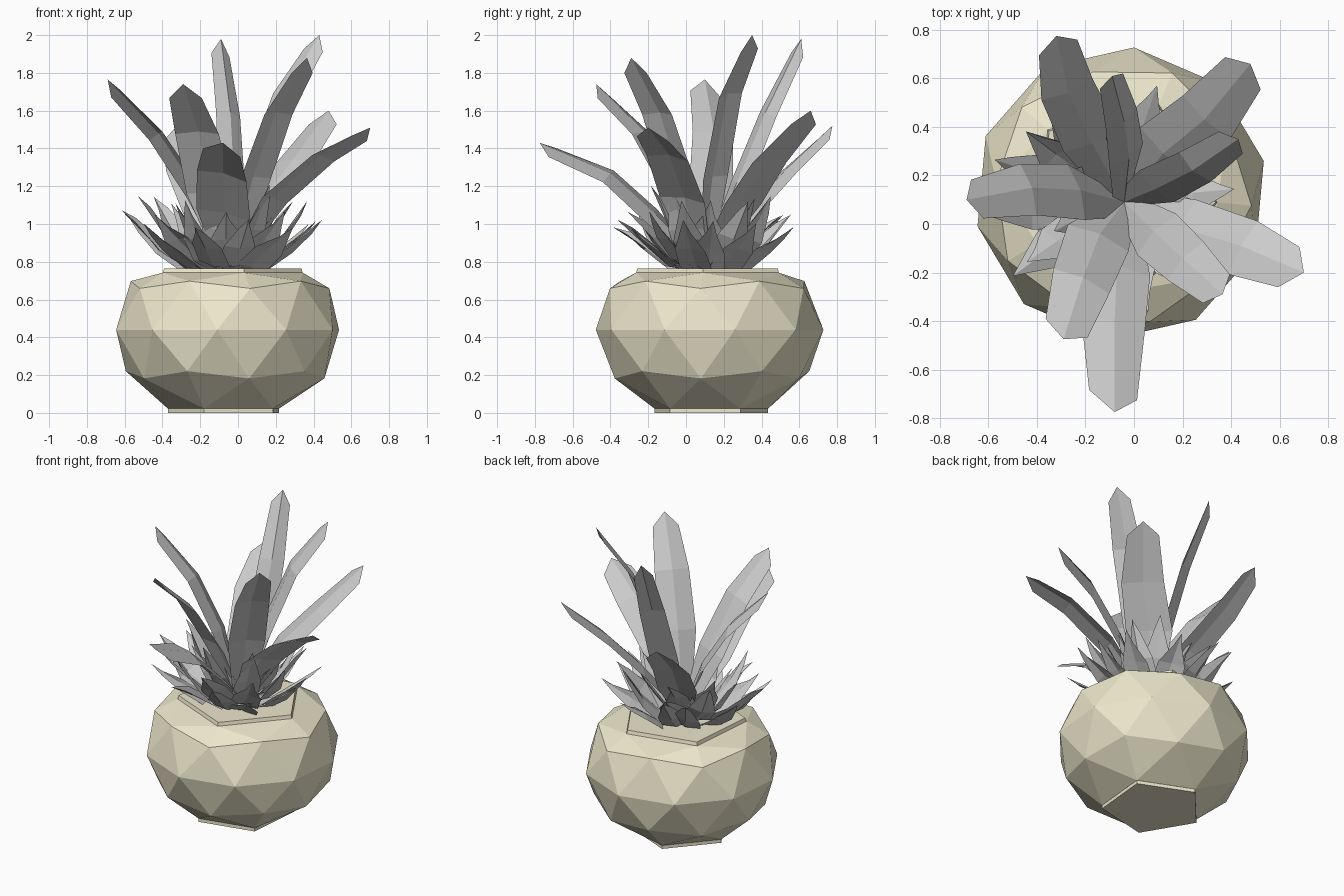
import bpy, bmesh, math, random
from mathutils import Vector, Matrix

if "Cube" in bpy.data.objects:
    bpy.data.objects.remove(bpy.data.objects["Cube"])

random.seed(4)
PX, PY, TURN = -0.055, 0.125, -5.2

clay = bpy.data.materials.new("clay")
clay.diffuse_color = (0.84, 0.80, 0.60, 1)
clay.use_nodes = True
clay.node_tree.nodes["Principled BSDF"].inputs["Base Color"].default_value = clay.diffuse_color

# Faceted pot: squashed icosphere with both poles cut off
bpy.ops.mesh.primitive_ico_sphere_add(subdivisions=2, radius=1)
pot = bpy.context.object
pot.name = "pot"
bm = bmesh.new()
bm.from_mesh(pot.data)
bmesh.ops.delete(bm, geom=[v for v in bm.verts if abs(v.co.z) > 0.99], context='VERTS')
for v in bm.verts:
    opening = v.co.z > 0.8
    v.co = Vector((v.co.x * 0.605, v.co.y * 0.605, 0.44 + 0.49 * v.co.z))
    if opening:                        # pull the opening down and wider
        k = 0.40 / v.co.xy.length
        v.co = Vector((v.co.x * k, v.co.y * k, 0.742))
bm.to_mesh(pot.data)
bm.free()
pot.location = (PX, PY, 0)
pot.rotation_euler.z = math.radians(TURN)
pot.data.materials.append(clay)


# Five-sided rim and foot
def pentagon(name, r1, r2, z0, z1, angle):
    bpy.ops.mesh.primitive_cone_add(vertices=5, radius1=r1, radius2=r2, depth=z1 - z0,
                                    location=(PX, PY, (z0 + z1) / 2),
                                    rotation=(0, 0, math.radians(angle - 90)))
    ob = bpy.context.object
    ob.name = name
    ob.data.materials.append(clay)


pentagon("rim", 0.40, 0.392, 0.738, 0.765, TURN)
pentagon("foot", 0.318, 0.318, 0.0, 0.023, TURN + 180)


# Folded leaf: three columns along a bent path, blunt pointed end
def leaf(name, path, widths, setback, fold, roll=0):
    path = [Vector(p) for p in path]
    out = path[-1] - path[0]
    flat = Vector((-out.y, out.x, 0)).normalized()
    side = Matrix.Rotation(math.radians(roll), 3, out.normalized()) @ flat
    bm = bmesh.new()
    rows = []
    for i, (p, w) in enumerate(zip(path, widths)):
        along = (path[min(i + 1, 3)] - path[max(i - 1, 0)]).normalized()
        up = along.cross(side).normalized()
        edge = p + up * fold - (along * setback if i == 3 else Vector())
        rows.append([bm.verts.new(q) for q in (edge - side * w, p, edge + side * w)])
    for a, b in zip(rows, rows[1:]):
        for j in (0, 1):
            bm.faces.new((a[j], a[j + 1], b[j + 1], b[j]))
    me = bpy.data.meshes.new(name)
    bm.to_mesh(me)
    bm.free()
    bpy.context.collection.objects.link(bpy.data.objects.new(name, me))


# Long upper leaves: two bends, tip, width factor, roll
BASE = (-0.04, 0.09, 0.80)
LONG = [
    ((-.22, .14, 1.18), (-.42, .15, 1.48), (-.69, .10, 1.765), 0.95, 22),
    ((.18, -.01, 1.14), (.44, -.09, 1.365), (.70, -.20, 1.51), 1.05, -10),
    ((-.07, -.17, 1.06), (-.08, -.40, 1.27), (-.08, -.775, 1.43), 1.15, -16),
    ((-.14, -.04, 1.17), (-.21, -.22, 1.49), (-.29, -.475, 1.74), 1.05, 0),
    ((.08, -.03, 1.25), (.20, -.14, 1.59), (.365, -.29, 1.88), 0.9, 0),
    ((.08, .14, 1.25), (.24, .22, 1.69), (.43, .35, 2.00), 0.75, 20),
    ((.12, .29, 1.12), (.29, .43, 1.34), (.48, .66, 1.60), 1.1, 0),
    ((-.17, .33, 1.07), (-.27, .54, 1.30), (-.32, .775, 1.52), 0.95, 0),
    ((-.02, .27, 1.22), (-.04, .42, 1.59), (-.09, .61, 1.98), 0.65, 30),
]
for i, (p1, p2, tip, k, roll) in enumerate(LONG):
    leaf(f"long_leaf_{i + 1}", [BASE, p1, p2, tip],
         [w * k for w in (0.06, 0.13, 0.12, 0.09)], 0.085, -0.022, roll)

# Low rosette of short pointed leaves: count, mid (r, z), tip (r, z), start angle
CX, CY = -0.07, 0.10
RINGS = [(12, (.34, .87), (.53, 1.03), 10), (10, (.30, .92), (.45, 1.11), 28),
         (7, (.20, .97), (.31, 1.15), 5)]
for r, (n, mid, tip, start) in enumerate(RINGS):
    for i in range(n):
        a = math.radians(start + 360 * i / n + random.uniform(-9, 9))
        s = random.uniform(0.9, 1.05)

        def at(radius, z):
            return (CX + radius * math.cos(a), CY + radius * math.sin(a), z)
        leaf(f"short_leaf_{r + 1}_{i + 1}",
             [at(.05, .75), at(mid[0] * .58, .775 + .035 * r), at(mid[0] * s, mid[1]),
              at(tip[0] * s, tip[1] + random.uniform(-.07, .07))],
             (.04, .09, .085, .03), 0.09, random.choice((-.015, .02)), random.uniform(-22, 22))
